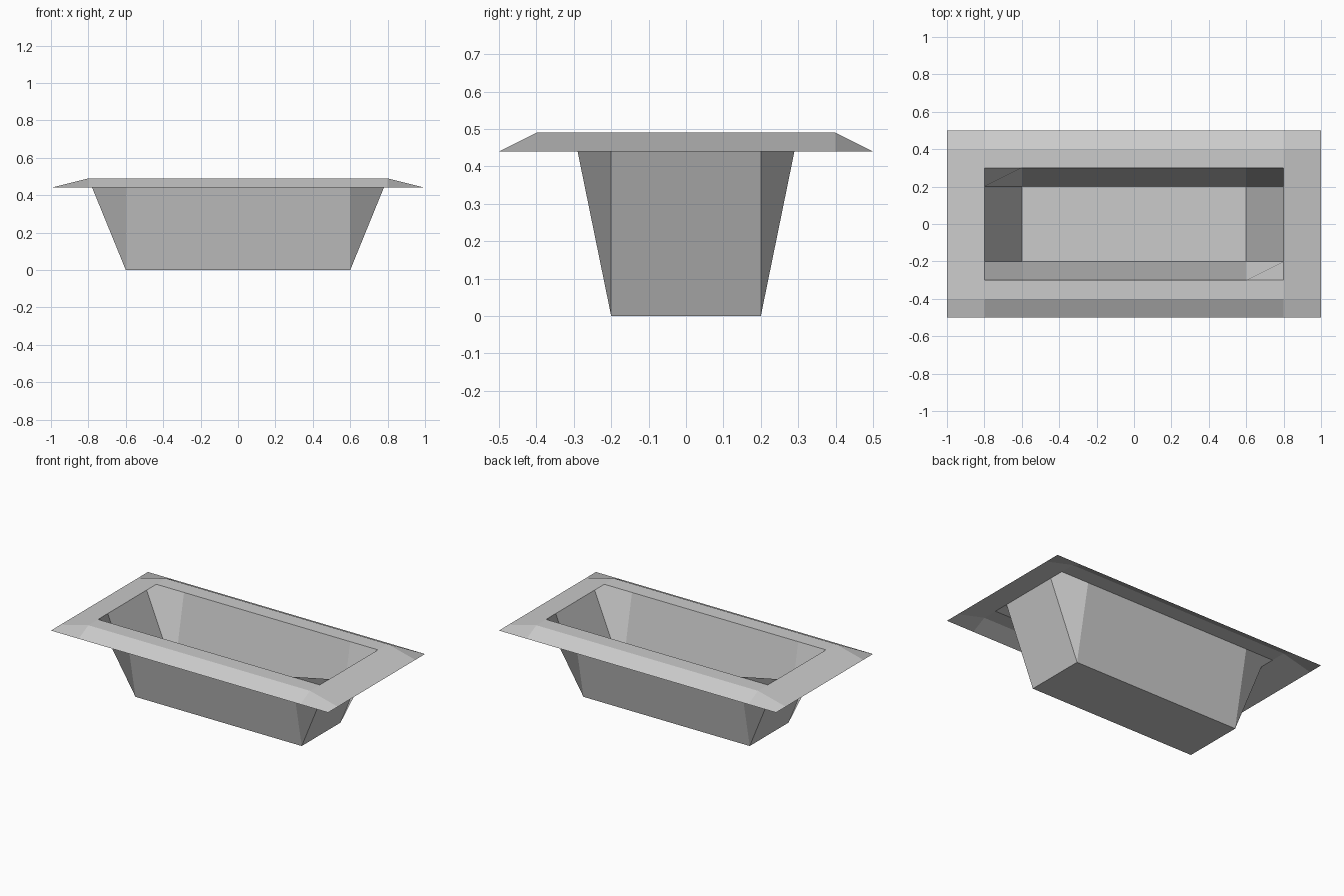
import bpy
import bmesh

if "Cube" in bpy.data.objects:
    bpy.data.objects.remove(bpy.data.objects["Cube"])

TOP, LIP, FLOOR = 0.49, 0.44, 0.0


def mirrored(values):
    return [-v for v in values] + list(reversed(values))


def grid_sheet(name, xs, ys, height, hole=None):
    """Flat-shaded quad sheet on a grid; each quad starts at its -x -y corner."""
    bm = bmesh.new()
    v = [[bm.verts.new((x, y, height(x, y))) for y in ys] for x in xs]
    for i in range(len(xs) - 1):
        for j in range(len(ys) - 1):
            cx, cy = (xs[i] + xs[i + 1]) / 2, (ys[j] + ys[j + 1]) / 2
            if hole and abs(cx) < hole[0] and abs(cy) < hole[1]:
                continue
            bm.faces.new((v[i][j], v[i + 1][j], v[i + 1][j + 1], v[i][j + 1]))
    mesh = bpy.data.meshes.new(name)
    bm.to_mesh(mesh)
    bm.free()
    obj = bpy.data.objects.new(name, mesh)
    bpy.context.collection.objects.link(obj)
    return obj


# Tapered tub: flat floor with walls rising to the rim opening
grid_sheet("basin", mirrored([0.8, 0.6]), mirrored([0.3, 0.2]),
           lambda x, y: FLOOR if abs(x) < 0.7 and abs(y) < 0.25 else TOP)

# Rim: flat ledge around the opening, sloping down to the outer lip
grid_sheet("rim", mirrored([1.0, 0.8]), mirrored([0.5, 0.4, 0.3]),
           lambda x, y: TOP if abs(x) < 0.9 and abs(y) < 0.45 else LIP,
           hole=(0.8, 0.3))
